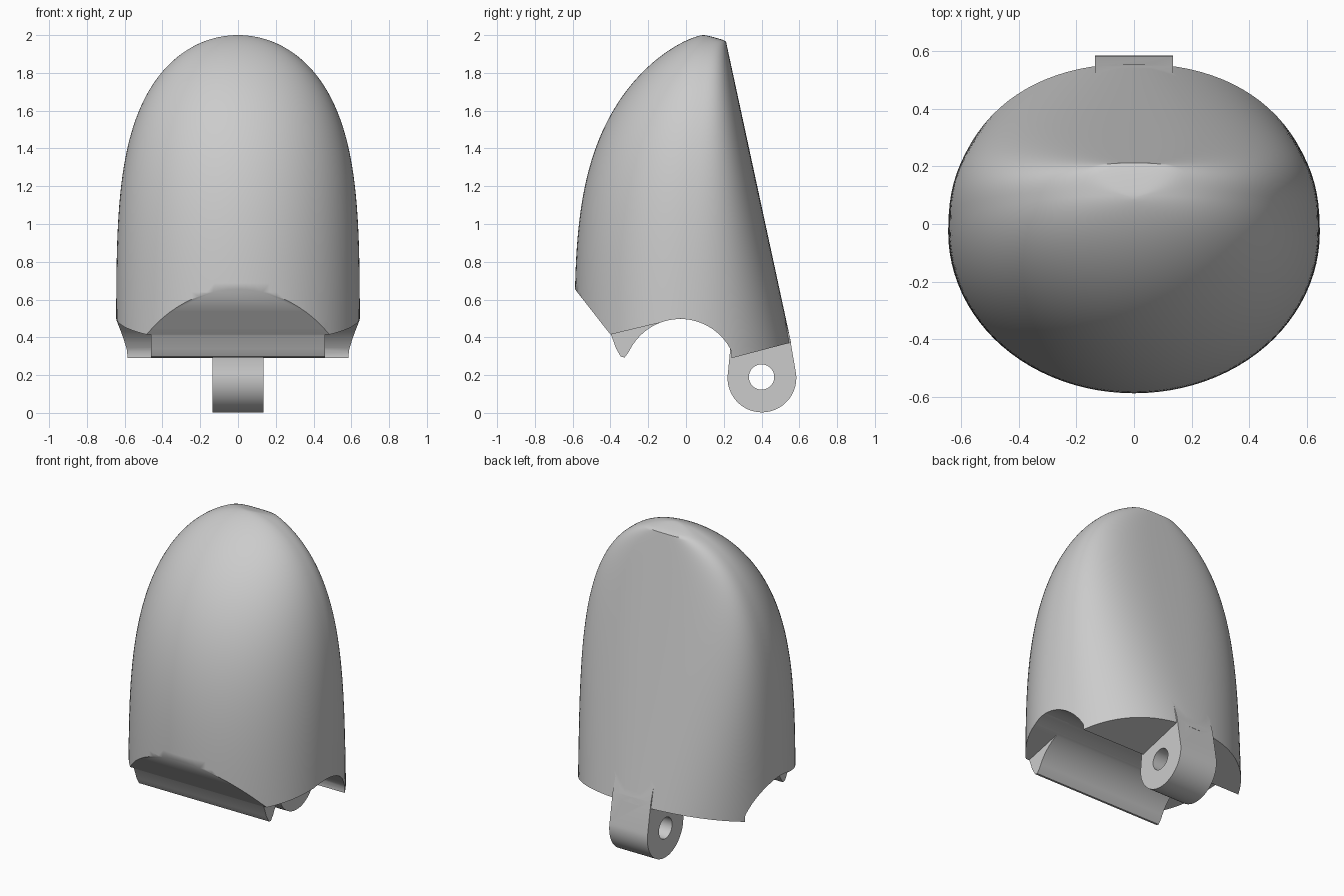
import bpy, bmesh
from math import sin, cos, pi, radians

if "Cube" in bpy.data.objects:
    bpy.data.objects.remove(bpy.data.objects["Cube"])


def new_object(name, bm):
    bmesh.ops.recalc_face_normals(bm, faces=bm.faces)
    me = bpy.data.meshes.new(name)
    bm.to_mesh(me)
    bm.free()
    ob = bpy.data.objects.new(name, me)
    bpy.context.collection.objects.link(ob)
    return ob


def extrude_x(name, profile, x0, x1):
    """Prism from a (y, z) profile, running along x."""
    bm = bmesh.new()
    a, b = ([bm.verts.new((x, y, z)) for y, z in profile] for x in (x0, x1))
    n = len(profile)
    for i in range(n):
        j = (i + 1) % n
        bm.faces.new((a[i], a[j], b[j], b[i]))
    bm.faces.new(a)
    bm.faces.new(b)
    return new_object(name, bm)


def arc(cy, cz, r, a0, a1, n):
    return [(cy + r * cos(radians(a0 + (a1 - a0) * i / n)),
             cz + r * sin(radians(a0 + (a1 - a0) * i / n))) for i in range(n + 1)]


def boolean(ob, tool, op):
    mod = ob.modifiers.new("cut", 'BOOLEAN')
    mod.operation, mod.object, mod.solver = op, tool, 'EXACT'
    bpy.context.view_layer.objects.active = ob
    bpy.ops.object.modifier_apply(modifier=mod.name)
    bpy.data.objects.remove(tool)


def section(t):
    """Height, half width, front y, widest y, back y and back squareness at t (0 base, 1 top)."""
    z = 0.25 + 1.75 * t
    w = 0.645 * (1 - t ** 4.15) ** 0.5
    f = 0.09 - 0.68 * (1 - t ** 3.6) ** (1 / 1.4)
    b = min(0.55 - 0.216 * (z - 0.4), 0.095 + 0.115 * ((2 - z) / 0.03) ** 0.8)
    c = min(-0.03 + 0.13 * t * t, b - 0.005)
    n = 2.1 + 1.2 * t
    return z, w, f, c, b, n


# Fingertip shell: domed loft with a flattened sloping back
N, M = 96, 56
bm = bmesh.new()
rings = []
for k in range(M):
    z, w, f, c, b, n = section(sin(pi / 2 * k / M))
    ring = []
    for i in range(N):
        ca, sa = cos(2 * pi * i / N), sin(2 * pi * i / N)
        e = 2 / n if sa > 0 else 1
        x = w * abs(ca) ** e * (1 if ca > 0 else -1)
        y = c + (b - c) * abs(sa) ** e if sa > 0 else c + (c - f) * sa
        ring.append(bm.verts.new((x, y, z)))
    rings.append(ring)
for r0, r1 in zip(rings, rings[1:]):
    for i in range(N):
        j = (i + 1) % N
        bm.faces.new((r0[i], r0[j], r1[j], r1[i]))
apex = bm.verts.new((0, 0.09, 2))
for i in range(N):
    bm.faces.new((rings[-1][i], rings[-1][(i + 1) % N], apex))
bm.faces.new(rings[0])
shell = new_object("fingertip_shell", bm)

# Underside: front chamfer, lip, knuckle arch and sloping back block
keep = [(-0.8, 2.2), (-0.8, 0.93), (-0.588, 0.655), (-0.42, 0.44), (-0.395, 0.41),
        (-0.37, 0.34), (-0.345, 0.298), (-0.325, 0.293)]
keep += arc(-0.03, 0.197, 0.3, 155, 25, 32)
keep += [(0.242, 0.29), (0.47, 0.35), (0.9, 0.46), (0.9, 2.2)]
boolean(shell, extrude_x("underside_profile", keep, -1, 1), 'INTERSECT')

# Trim the lip to its centre width
trim = [(-0.8, 0.33), (-0.42, 0.41), (-0.17, 0.47), (-0.03, 0.499), (-0.03, 0.1), (-0.8, 0.1)]
for s in (-1, 1):
    boolean(shell, extrude_x("lip_trim", trim, *sorted((s * 0.46, s * 0.9))), 'DIFFERENCE')

# Hinge knuckle with pin hole, joined to the shell
R = 0.182
lug = arc(0.402, R + 0.003, R, 170, 372, 48) + [(0.548, 0.41), (0.49, 0.6), (0.3, 0.6), (0.236, 0.36)]
hinge = extrude_x("hinge_lug", lug, -0.135, 0.135)
boolean(shell, hinge, 'UNION')
boolean(shell, extrude_x("pin_hole", arc(0.4, 0.19, 0.067, 0, 352.5, 47), -0.3, 0.3), 'DIFFERENCE')

bpy.ops.object.select_all(action='DESELECT')
shell.select_set(True)
bpy.context.view_layer.objects.active = shell
bpy.ops.object.shade_smooth_by_angle(angle=radians(42))
